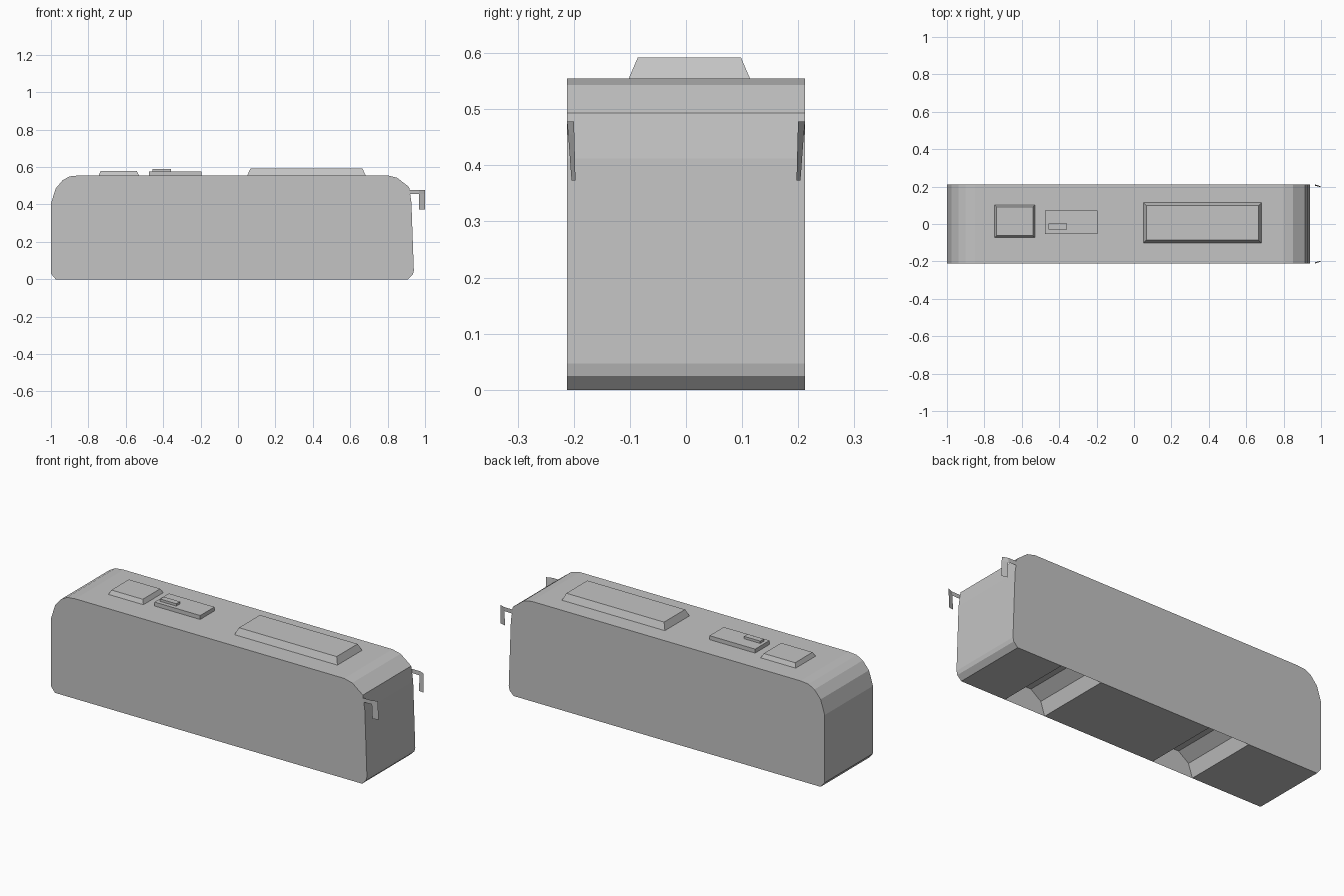
import bpy, math

if "Cube" in bpy.data.objects:
    bpy.data.objects.remove(bpy.data.objects["Cube"])

grey = bpy.data.materials.new("plain_grey")
grey.diffuse_color = (0.55, 0.55, 0.55, 1)
grey.use_nodes = True
grey.node_tree.nodes["Principled BSDF"].inputs["Base Color"].default_value = grey.diffuse_color

HALF_W = 0.212
ROOF_Z = 0.555


def add_mesh(name, verts, faces):
    mesh = bpy.data.meshes.new(name)
    mesh.from_pydata(verts, [], faces)
    mesh.materials.append(grey)
    obj = bpy.data.objects.new(name, mesh)
    bpy.context.collection.objects.link(obj)
    return obj


def wheel_arch(cx, radius=0.125, steps=5):
    """Half circle points from -x to +x, ends on the floor."""
    return [(cx - radius * math.cos(math.pi * i / steps),
             radius * math.sin(math.pi * i / steps)) for i in range(steps + 1)]


def roof_box(name, x0, x1, y0, y1, z0, z1, inset=0.0):
    """Box whose top is pulled in by the inset."""
    verts = [(x0, y0, z0), (x1, y0, z0), (x1, y1, z0), (x0, y1, z0)]
    verts += [(x0 + inset, y0 + inset, z1), (x1 - inset, y0 + inset, z1),
              (x1 - inset, y1 - inset, z1), (x0 + inset, y1 - inset, z1)]
    faces = [(3, 2, 1, 0), (4, 5, 6, 7)]
    faces += [(i, (i + 1) % 4, (i + 1) % 4 + 4, i + 4) for i in range(4)]
    return add_mesh(name, verts, faces)


# Body shell: side outline swept across the width, wheel wells closed by the sides
arches = [wheel_arch(-0.42), wheel_arch(0.51)]
upper = [(0.91, 0), (0.935, 0.025), (0.94, 0.047), (0.927, 0.412), (0.915, 0.493),
         (0.85, 0.543), (0.80, ROOF_Z), (-0.85, ROOF_Z), (-0.90, 0.55),
         (-0.937, 0.53), (-0.975, 0.485), (-1.0, 0.405), (-1.0, 0.03)]
outline = [(-0.975, 0)] + arches[0] + arches[1] + upper
n = len(outline)
verts = [(x, -HALF_W, z) for x, z in outline] + [(x, HALF_W, z) for x, z in outline]
faces = [(i, i + n, (i + 1) % n + n, (i + 1) % n) for i in range(n)]
hidden = set(range(2, 6)) | set(range(8, 12))      # arch points skipped by the side walls
side = [i for i in range(n) if i not in hidden]
faces += [side, [i + n for i in reversed(side)]]
add_mesh("body", verts, faces)

# Roof equipment
roof_box("roof_unit_large", 0.05, 0.682, -0.102, 0.114, ROOF_Z, 0.592, 0.016)
roof_box("roof_unit_small", -0.745, -0.53, -0.073, 0.102, ROOF_Z, 0.578, 0.011)
roof_box("roof_plate", -0.475, -0.195, -0.053, 0.072, ROOF_Z, 0.577)
roof_box("roof_vent", -0.457, -0.358, -0.03, 0.002, 0.577, 0.59)

# Mirrors: thin bent sheets, an arm and a hanging blade
for name, s in (("mirror_front", -1), ("mirror_back", 1)):
    pts = [(0.915, s * 0.212, 0.478), (0.915, s * 0.212, 0.455),
           (0.968, s * 0.21, 0.455), (0.968, s * 0.212, 0.478),
           (0.968, s * 0.204, 0.373), (1.0, s * 0.197, 0.373),
           (1.0, s * 0.199, 0.455), (1.0, s * 0.2, 0.478)]
    quads = [(0, 1, 2, 3), (3, 2, 6, 7), (2, 4, 5, 6)]
    if s > 0:
        quads = [q[::-1] for q in quads]
    add_mesh(name, pts, quads)
